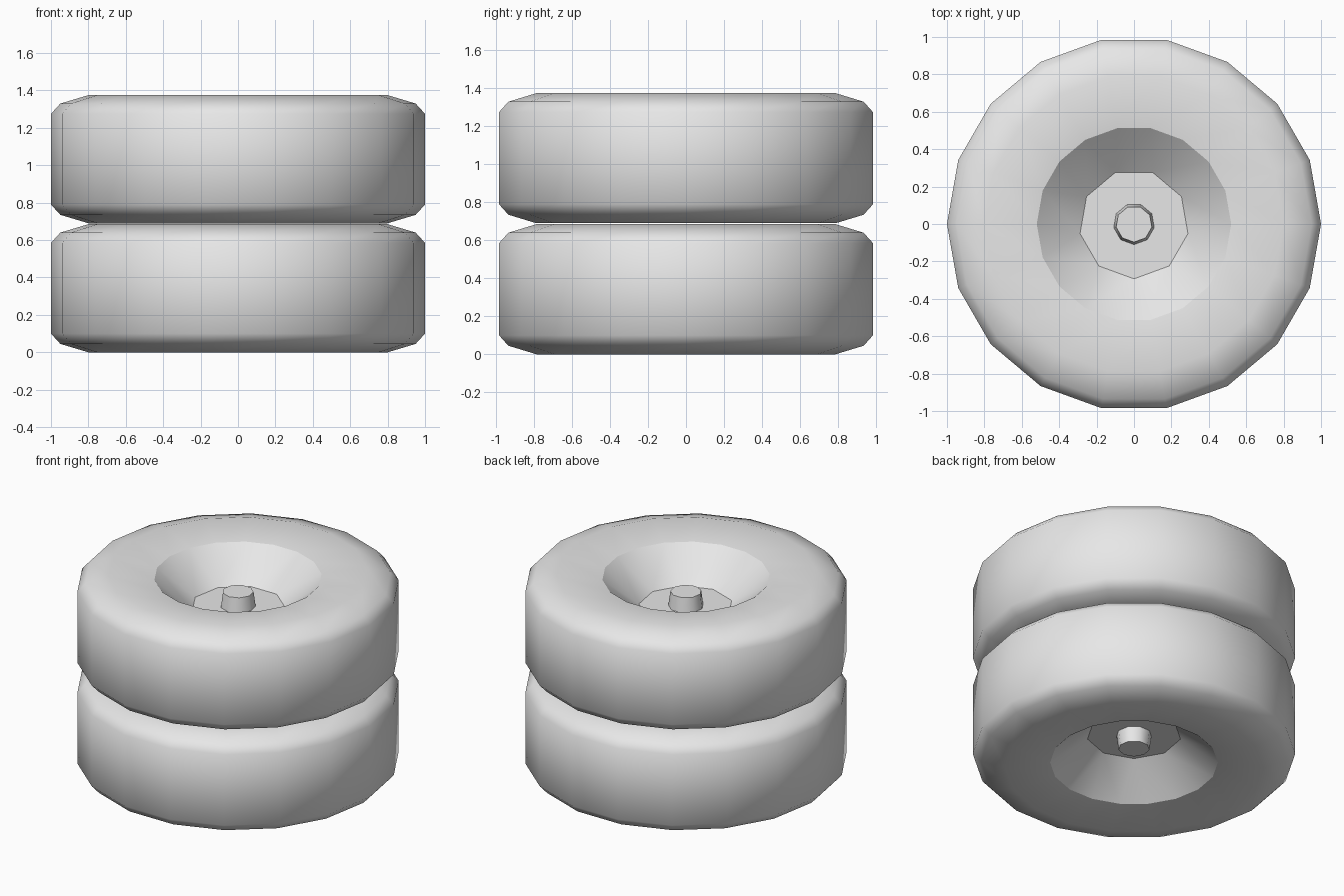
import bpy
import bmesh
from math import cos, sin, radians

old = bpy.data.objects.get("Cube")
if old:
    bpy.data.objects.remove(old, do_unlink=True)

grey = bpy.data.materials.new("light_grey")
grey.use_nodes = True
grey.diffuse_color = (0.8, 0.8, 0.8, 1)
grey.node_tree.nodes["Principled BSDF"].inputs["Base Color"].default_value = (0.8, 0.8, 0.8, 1)

HEIGHT = 0.685       # thickness of one wheel
SIDES = 18           # tyre segments
HUB_SIDES = 9        # hub plate and axle segments


def ring(bm, radius, z, sides, start=0):
    step = 360 / sides
    return [bm.verts.new((radius * cos(radians(start + i * step)),
                          radius * sin(radians(start + i * step)), z))
            for i in range(sides)]


def bridge(bm, a, b):
    n = len(a)
    for i in range(n):
        j = (i + 1) % n
        bm.faces.new((a[i], a[j], b[j], b[i]))


def finish(bm, name, sharp_angle, flip=False):
    if flip:
        bmesh.ops.reverse_faces(bm, faces=bm.faces)
    mesh = bpy.data.meshes.new(name)
    bm.to_mesh(mesh)
    bm.free()
    mesh.materials.append(grey)
    obj = bpy.data.objects.new(name, mesh)
    bpy.context.collection.objects.link(obj)
    bpy.ops.object.select_all(action="DESELECT")
    obj.select_set(True)
    bpy.context.view_layer.objects.active = obj
    bpy.ops.object.shade_smooth_by_angle(angle=radians(sharp_angle))


def tyre(name, base):
    # Half profile from the hub rim to the tread, mirrored for the other half
    half = [(0.52, 0.038), (0.80, 0), (0.95, 0.045), (1.0, 0.10)]
    profile = half + [(r, HEIGHT - z) for r, z in reversed(half)]
    bm = bmesh.new()
    rings = [ring(bm, r, base + z, SIDES) for r, z in profile]
    for a, b in zip(rings, rings[1:]):
        bridge(bm, a, b)
    finish(bm, name, 60)


def hub(name, face_z, inward):
    # Dish from the tyre opening down to a flat nine-sided plate
    bm = bmesh.new()
    rim = ring(bm, 0.52, face_z + inward * 0.038, SIDES, -100)
    plate = ring(bm, 0.293, face_z + inward * 0.235, HUB_SIDES, -90)
    for k in range(HUB_SIDES):
        n = (k + 1) % HUB_SIDES
        bm.faces.new((rim[2 * k], rim[2 * k + 1], plate[k]))
        bm.faces.new((rim[2 * k + 1], rim[2 * n], plate[n], plate[k]))
    bm.faces.new(plate)
    finish(bm, name, 32, flip=inward > 0)


def axle(name, face_z, inward):
    # Tapered stub standing on the hub plate
    bm = bmesh.new()
    base = ring(bm, 0.11, face_z + inward * 0.235, HUB_SIDES, -90)
    tip = ring(bm, 0.097, face_z + inward * 0.137, HUB_SIDES, -90)
    bridge(bm, base, tip)
    bm.faces.new(tip)
    finish(bm, name, 60, flip=inward > 0)


for label, base in (("lower", 0), ("upper", 0.69)):
    tyre(label + "_tyre", base)
    for side, face_z, inward in (("bottom", base, 1), ("top", base + HEIGHT, -1)):
        hub(f"{label}_hub_{side}", face_z, inward)
        axle(f"{label}_axle_{side}", face_z, inward)
